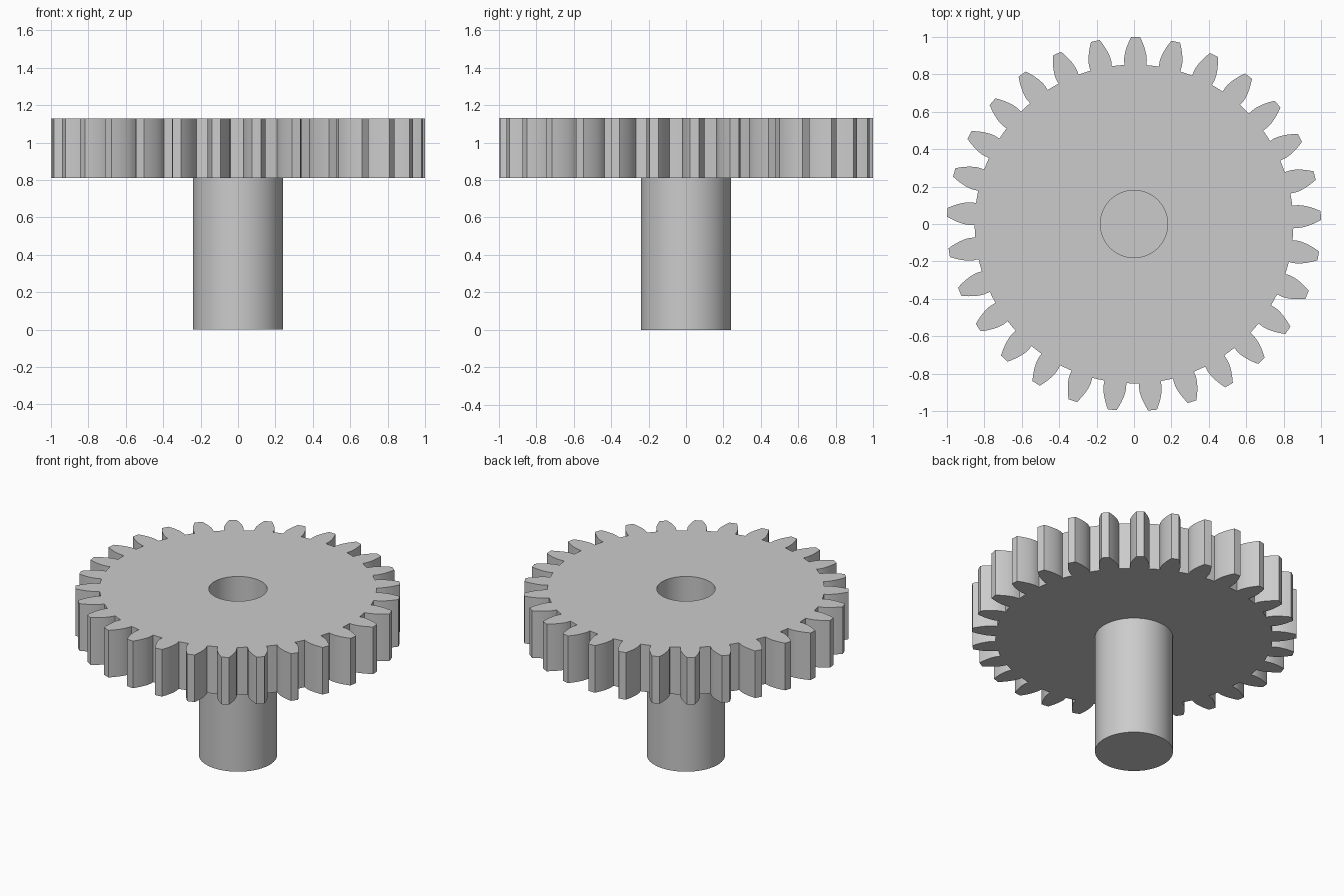
import bpy, bmesh
from math import pi, cos, sin, tan, acos, radians

if "Cube" in bpy.data.objects:
    bpy.data.objects.remove(bpy.data.objects["Cube"], do_unlink=True)

TEETH = 29
TIP_R, ROOT_R, BORE_R, SHAFT_R = 1.0, 0.852, 0.18, 0.24
GEAR_Z, TOP_Z = 0.81, 1.13
PRESSURE = radians(20)
PITCH_R = TIP_R * TEETH / (TEETH + 2)
BASE_R = PITCH_R * cos(PRESSURE)

steel = bpy.data.materials.new("grey steel")
steel.use_nodes = True
color = (0.6, 0.6, 0.6, 1)
steel.diffuse_color = color
steel.node_tree.nodes["Principled BSDF"].inputs["Base Color"].default_value = color


def half_angle(r):
    """Half the angle a tooth spans at radius r, along its involute flank."""
    a = acos(min(1, BASE_R / r))
    return pi / (2 * TEETH) + (tan(PRESSURE) - PRESSURE) - (tan(a) - a)


def finish(bm, name):
    bmesh.ops.recalc_face_normals(bm, faces=bm.faces[:])
    mesh = bpy.data.meshes.new(name)
    bm.to_mesh(mesh)
    bm.free()
    mesh.materials.append(steel)
    ob = bpy.data.objects.new(name, mesh)
    bpy.context.collection.objects.link(ob)
    bpy.ops.object.select_all(action="DESELECT")
    ob.select_set(True)
    bpy.context.view_layer.objects.active = ob
    bpy.ops.object.shade_smooth_by_angle(angle=radians(30))
    return ob


def loop(bm, polar, z):
    vs = [bm.verts.new((r * cos(a), r * sin(a), z)) for r, a in polar]
    return [bm.edges.new((v, vs[i - 1])) for i, v in enumerate(vs)]


# Gear wheel: toothed outline and round bore, filled and extruded upward
STEPS = 7
flank = [ROOT_R] + [BASE_R + (TIP_R - BASE_R) * i / STEPS for i in range(STEPS + 1)]
outline = []
for t in range(TEETH):
    mid = radians(89.5) + t * 2 * pi / TEETH
    outline += [(r, mid - half_angle(r)) for r in flank]
    outline.append((TIP_R, mid))
    outline += [(r, mid + half_angle(r)) for r in reversed(flank)]
    outline.append((ROOT_R, mid + pi / TEETH))
bore = [(BORE_R, i * 2 * pi / 64) for i in range(64)]

bm = bmesh.new()
edges = loop(bm, outline, GEAR_Z) + loop(bm, bore, GEAR_Z)
bmesh.ops.triangle_fill(bm, use_beauty=True, use_dissolve=False, edges=edges)
ext = bmesh.ops.extrude_face_region(bm, geom=bm.faces[:], use_keep_orig=True)
top = [v for v in ext["geom"] if isinstance(v, bmesh.types.BMVert)]
bmesh.ops.translate(bm, verts=top, vec=(0, 0, TOP_Z - GEAR_Z))
finish(bm, "gear_wheel")

# Shaft: solid cylinder under the wheel, closing the bottom of the bore
bm = bmesh.new()
bmesh.ops.create_cone(bm, cap_ends=True, segments=64, radius1=SHAFT_R,
                      radius2=SHAFT_R, depth=GEAR_Z)
bmesh.ops.translate(bm, verts=bm.verts[:], vec=(0, 0, GEAR_Z / 2))
finish(bm, "shaft")
